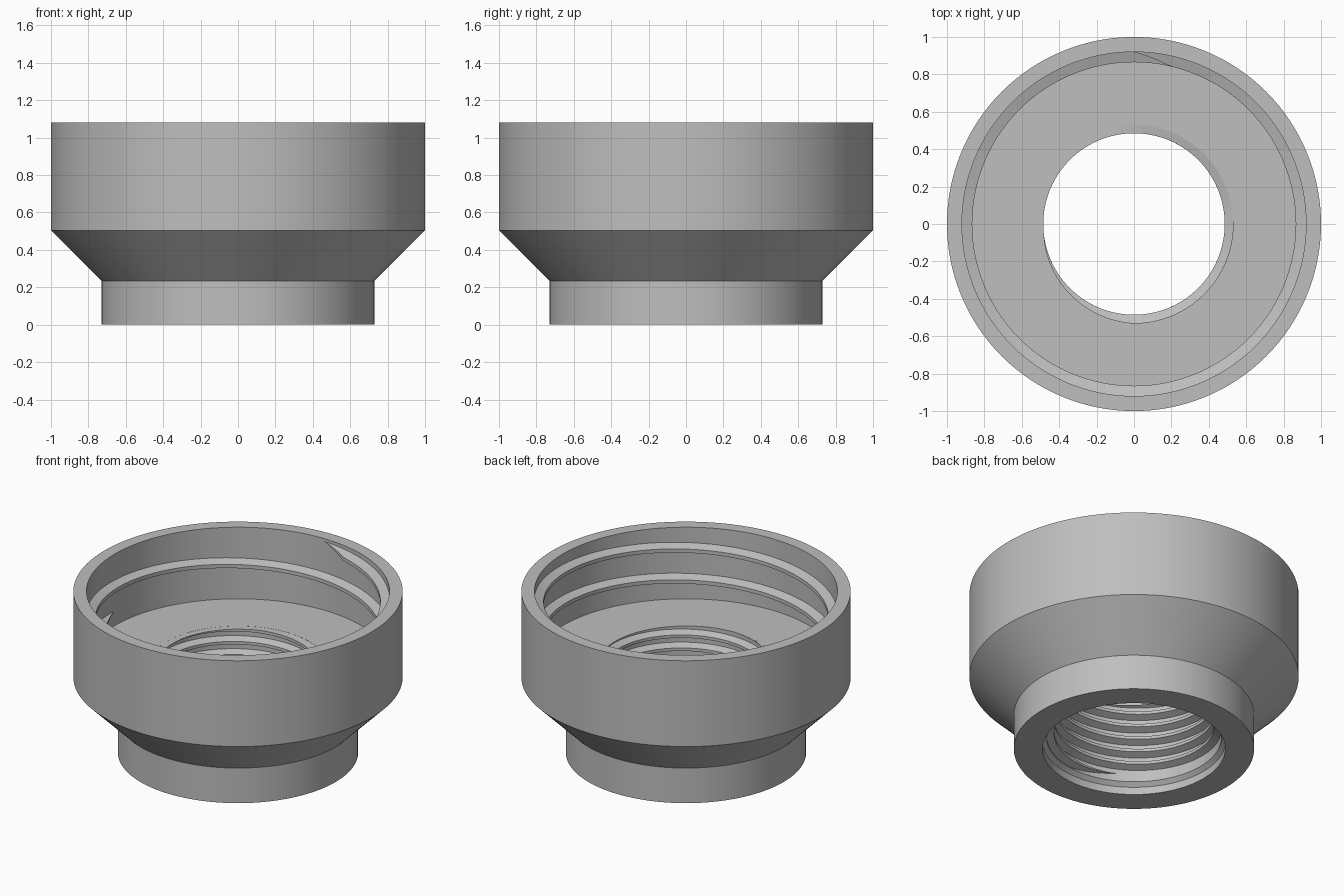
import bpy, bmesh, math

cube = bpy.data.objects.get("Cube")
if cube:
    bpy.data.objects.remove(cube, do_unlink=True)

SEGMENTS = 128
FLOOR = 0.60          # height of the cup floor
CUP_R, BORE_R = 0.92, 0.53

grey = bpy.data.materials.new("plain_grey")
grey.use_nodes = True
colour = (0.52, 0.52, 0.52, 1.0)
grey.diffuse_color = colour
grey.node_tree.nodes["Principled BSDF"].inputs["Base Color"].default_value = colour


def finish(name, bm):
    """Turn a bmesh into a smooth-shaded object with sharp edges."""
    bmesh.ops.dissolve_degenerate(bm, dist=1e-5, edges=bm.edges[:])
    bmesh.ops.recalc_face_normals(bm, faces=bm.faces[:])
    mesh = bpy.data.meshes.new(name)
    bm.to_mesh(mesh)
    bm.free()
    mesh.materials.append(grey)
    obj = bpy.data.objects.new(name, mesh)
    bpy.context.collection.objects.link(obj)
    bpy.ops.object.select_all(action='DESELECT')
    obj.select_set(True)
    bpy.context.view_layer.objects.active = obj
    bpy.ops.object.shade_smooth_by_angle(angle=math.radians(20))
    return obj


def ring(bm, profile, angle):
    """Place a radius/height profile at one angle around the z axis."""
    return [bm.verts.new((r * math.cos(angle), r * math.sin(angle), z))
            for r, z in profile]


def bridge(bm, a, b):
    """Join two closed profiles with quads."""
    n = len(a)
    for i in range(n):
        j = (i + 1) % n
        bm.faces.new((a[i], a[j], b[j], b[i]))


def lathe(name, profile):
    bm = bmesh.new()
    rings = [ring(bm, profile, math.tau * k / SEGMENTS) for k in range(SEGMENTS)]
    for k in range(SEGMENTS):
        bridge(bm, rings[k], rings[(k + 1) % SEGMENTS])
    return finish(name, bm)


def thread(name, wall, depth, height, flank, pitch, angle, z_top, turns,
           taper_in, taper_out, ceiling):
    """Right-handed inner thread ridge rising from angle/z_top, trimmed at ceiling."""
    bm = bmesh.new()
    steps = int(turns * SEGMENTS)
    rings = []
    for k in range(steps + 1):
        turn = turns * k / steps
        # Run-out at the ends, in fractions of a turn
        t = 1.0
        if taper_in:
            t = min(t, turn / taper_in)
        if taper_out:
            t = min(t, (turns - turn) / taper_out)
        t = max(t, 0.02)
        top = z_top + pitch * turn
        low = top - height * t
        f = flank * t
        # Where the lower flank meets the ceiling the crest fades away
        trim = min(1.0, max(0.0, (ceiling - low) / f))
        crest = wall - depth * t * trim
        root = wall + 0.004
        profile = [(root, top), (crest, top - f), (crest, low + f), (root, low)]
        profile = [(r, min(z, ceiling)) for r, z in profile]
        rings.append(ring(bm, profile, math.radians(angle) + math.tau * turn))
    for a, b in zip(rings, rings[1:]):
        bridge(bm, a, b)
    bm.faces.new(rings[0])
    bm.faces.new(rings[-1])
    return finish(name, bm)


# Stepped body: neck, cone and cup outside; cup floor and bore inside
lathe("adapter_body", [
    (0.73, 0.0), (0.73, 0.235), (1.0, 0.505), (1.0, 1.08),
    (CUP_R, 1.08), (CUP_R, FLOOR), (BORE_R, FLOOR),
    (BORE_R, 0.075), (0.555, 0.05), (0.555, 0.0)])

# Wide thread in the cup, pointed at both ends
thread("cup_thread", CUP_R, 0.055, 0.065, 0.02, 0.207,
       angle=180, z_top=0.70, turns=1.75,
       taper_in=0.035, taper_out=0.035, ceiling=1.07)

# Fine thread in the bore, cut off flush with the cup floor
PITCH = 0.0875
TURNS_BELOW = 5.4     # turns below the point where the ridge reaches the floor
thread("bore_thread", BORE_R, 0.045, 0.06, 0.02, PITCH,
       angle=25 - 360 * TURNS_BELOW, z_top=FLOOR - PITCH * TURNS_BELOW,
       turns=TURNS_BELOW + 0.68,
       taper_in=0.1, taper_out=0, ceiling=FLOOR - 0.0005)
